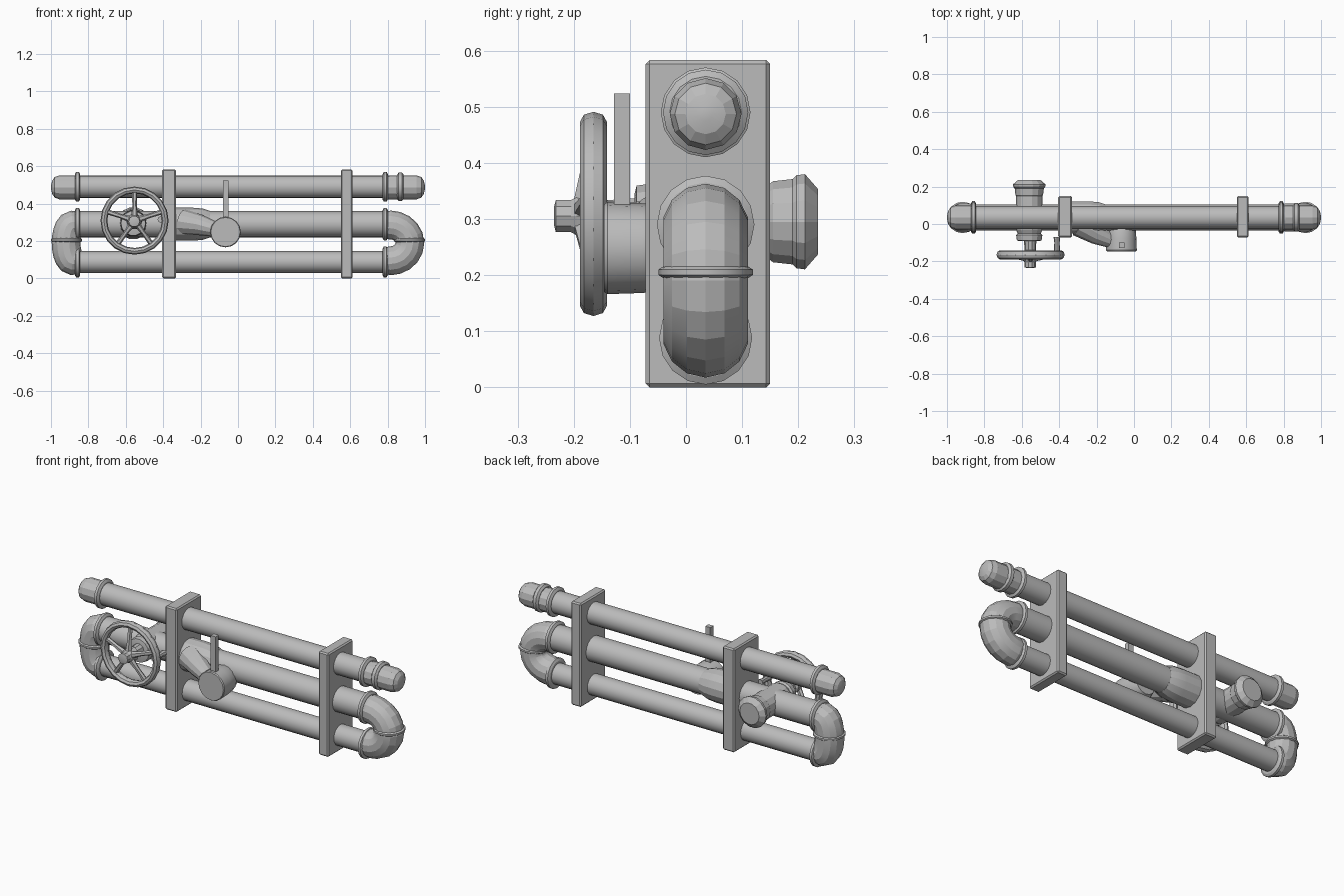
import bpy, bmesh, math
from mathutils import Vector, Matrix

if "Cube" in bpy.data.objects:
    bpy.data.objects.remove(bpy.data.objects["Cube"])

steel = bpy.data.materials.new("grey steel")
steel.use_nodes = True
steel.diffuse_color = (0.5, 0.5, 0.5, 1)
steel.node_tree.nodes["Principled BSDF"].inputs["Base Color"].default_value = (0.5, 0.5, 0.5, 1)

AXIS_Y = 0.035
TOP, MID, LOW = 0.49, 0.29, 0.088


def finish(name, bm, angle=25):
    bmesh.ops.recalc_face_normals(bm, faces=bm.faces)
    mesh = bpy.data.meshes.new(name)
    bm.to_mesh(mesh)
    bm.free()
    mesh.materials.append(steel)
    ob = bpy.data.objects.new(name, mesh)
    bpy.context.collection.objects.link(ob)
    bpy.ops.object.select_all(action='DESELECT')
    ob.select_set(True)
    bpy.context.view_layer.objects.active = ob
    bpy.ops.object.shade_smooth_by_angle(angle=math.radians(angle))
    return ob


def tube(name, path, radii, sides=16, angle=25):
    """Round section swept along a path of points, with closed ends."""
    bm = bmesh.new()
    pts = [Vector(p) for p in path]
    rings = []
    for i, (p, r) in enumerate(zip(pts, radii)):
        along = pts[min(i + 1, len(pts) - 1)] - pts[max(i - 1, 0)]
        side = Vector((0, 1, 0))
        if abs(along.normalized().y) > 0.9:
            side = Vector((0, 0, 1))
        u = along.cross(side).normalized()
        v = along.cross(u).normalized()
        turn = [2 * math.pi * k / sides for k in range(sides)]
        rings.append([bm.verts.new(p + r * (math.cos(t) * u + math.sin(t) * v)) for t in turn])
    for a, b in zip(rings, rings[1:]):
        for k in range(sides):
            n = (k + 1) % sides
            bm.faces.new((a[k], a[n], b[n], b[k]))
    bm.faces.new(rings[0])
    bm.faces.new(rings[-1])
    return finish(name, bm, angle)


def lathe(name, origin, axis, profile, sides=16, angle=25):
    """Turned part: profile holds (distance along axis, radius)."""
    o, d = Vector(origin), Vector(axis).normalized()
    return tube(name, [o + d * s for s, r in profile], [r for s, r in profile], sides, angle)


def block(name, low, high, bevel=0.0):
    bm = bmesh.new()
    low, high = Vector(low), Vector(high)
    size = Matrix.Diagonal((*(high - low), 1))
    bmesh.ops.create_cube(bm, size=1, matrix=Matrix.Translation((low + high) / 2) @ size)
    if bevel:
        bmesh.ops.bevel(bm, geom=bm.edges[:], offset=bevel, segments=1, affect='EDGES')
    return finish(name, bm, 10)


def collar(name, x, z, r, width=0.028):
    h = width / 2
    lathe(name, (x, AXIS_Y, z), (1, 0, 0),
          [(-h, r - .012), (-h * .5, r), (h * .5, r), (h, r - .012)])


# Three long pipes
for name, z, r in (("top_pipe", TOP, .061), ("middle_pipe", MID, .07), ("bottom_pipe", LOW, .058)):
    lathe(name, (0, AXIS_Y, z), (1, 0, 0), [(-.87, r), (.81, r)])

# Collars, U bends and end caps at both ends
for side, s, cx in (("left", 1, .787), ("right", -1, .858)):
    for level, z, r in (("top", TOP, .08), ("middle", MID, .087), ("bottom", LOW, .083)):
        collar(f"{side}_{level}_collar", s * cx, z, r)
    start = cx + .025
    reach = .919 - start
    path = [(s * cx, AXIS_Y, MID - .004)]
    for k in range(11):
        t = math.pi * (.5 - k / 10)
        path.append((s * (start + reach * math.cos(t)), AXIS_Y, .19 + .096 * math.sin(t)))
    path.append((s * cx, AXIS_Y, LOW + .006))
    tube(f"{side}_u_bend", path, [.071] + [.077] * 11 + [.071], 14, 15)
    lathe(f"{side}_bend_seam", (s * .917, AXIS_Y, .2), (0, 0, 1),
          [(-.005, .076), (0, .084), (.01, .084), (.015, .076)])
    lathe(f"{side}_end_cap", (s * cx, AXIS_Y, TOP - .003), (s, 0, 0),
          [(0, .064), (.955 - cx, .064), (.98 - cx, .055), (.993 - cx, .036), (.999 - cx, .012)], 12, 15)
collar("left_cap_collar", .868, TOP, .076, .036)

# Two clamp plates
for side, x0, x1 in (("right", -.405, -.332), ("left", .55, .613)):
    block(f"{side}_clamp", (x0, -.072, 0), (x1, .15, .583), .007)

# Valve body crossing the middle pipe, with its stem
VX, VZ = -.56, .295
lathe("valve_body", (VX, 0, VZ), (0, 1, 0),
      [(-.092, .05), (-.088, .066), (-.06, .07), (-.05, .062), (-.03, .072), (.15, .07), (.155, .074),
       (.19, .078), (.197, .085), (.212, .087), (.235, .06)], 14, 15)
lathe("valve_stem", (-.555, 0, .305), (0, 1, 0),
      [(-.235, .018), (-.232, .03), (-.205, .03), (-.195, .036), (-.15, .042), (-.14, .03), (-.08, .034)], 10, 15)

# Hand wheel: rim, spokes and hand peg
WHEEL = Vector((-.553, -.165, .309))
bm = bmesh.new()
SEG, TUBE = 20, 8
ring = []
for i in range(SEG):
    a = 2 * math.pi * i / SEG
    out = Vector((math.cos(a), 0, math.sin(a)))
    row = []
    for j in range(TUBE):
        b = 2 * math.pi * j / TUBE
        row.append(bm.verts.new(WHEEL + out * (.164 + .018 * math.cos(b)) + Vector((0, .024 * math.sin(b), 0))))
    ring.append(row)
for i in range(SEG):
    p, q = ring[i], ring[(i + 1) % SEG]
    for j in range(TUBE):
        n = (j + 1) % TUBE
        bm.faces.new((p[j], p[n], q[n], q[j]))
finish("wheel_rim", bm)
for k in range(5):
    a = math.pi * (.5 + .4 * k)
    out = Vector((math.cos(a), 0, math.sin(a)))
    back = Vector((0, -.02, 0))
    tube(f"wheel_spoke_{k + 1}", [WHEEL + out * .02 + back, WHEEL + out * .08 + back * .6, WHEEL + out * .16],
         [.018, .012, .014], 6, 15)
lathe("wheel_peg", (-.412, -.16, .315), (0, 1, 0), [(0, .018), (.06, .014), (.09, .018)], 8)

# Swollen fitting on the middle pipe and the slanted neck to the gauge
lathe("branch_fitting", (-.34, AXIS_Y, MID), (1, 0, 0),
      [(0, .088), (.1, .088), (.15, .084), (.19, .071)], 14, 15)
tube("gauge_neck", [(-.29, .0, .3), (-.2, -.055, .285), (-.13, -.085, .265), (-.08, -.09, .255)],
     [.07, .055, .042, .04], 12, 15)

# Round gauge with recessed face and upright lever
lathe("gauge_body", (-.067, 0, .248), (0, -1, 0),
      [(-.01, .06), (.03, .076), (.08, .08), (.14, .082), (.146, .078), (.146, .07), (.141, .067)], 16)
block("gauge_lever", (-.081, -.128, .31), (-.05, -.1, .524))
